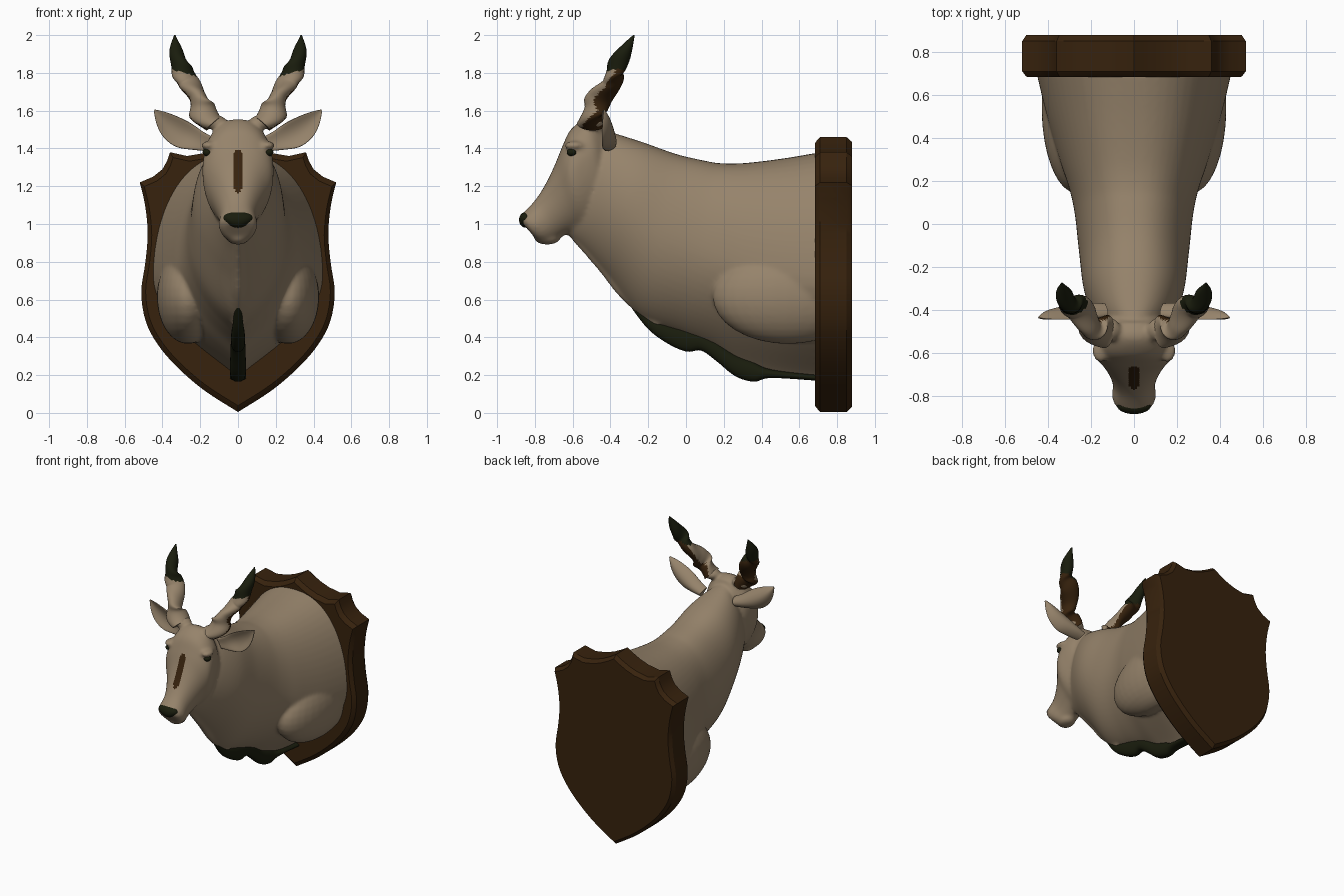
import bpy, bmesh, math
from mathutils import Vector, Matrix

if "Cube" in bpy.data.objects:
    bpy.data.objects.remove(bpy.data.objects["Cube"])


def material(name, rgb):
    m = bpy.data.materials.new(name)
    m.diffuse_color = (*rgb, 1)
    m.use_nodes = True
    m.node_tree.nodes["Principled BSDF"].inputs["Base Color"].default_value = m.diffuse_color
    return m


TAN = material("tan_hide", (0.305, 0.228, 0.147))
BROWN = material("dark_brown", (0.038, 0.016, 0.004))
BLACK = material("green_black", (0.010, 0.012, 0.004))


def spline(rows, n):
    """Catmull-Rom through rows of numbers, n steps per span."""
    rows = [Vector(r) for r in rows]
    out = []
    for i in range(len(rows) - 1):
        a, b, c = rows[max(i - 1, 0)], rows[i], rows[i + 1]
        d = rows[min(i + 2, len(rows) - 1)]
        for k in range(n):
            t = k / n
            out.append(0.5 * (2 * b + (c - a) * t + (2 * a - 5 * b + 4 * c - d) * t * t
                              + (3 * b - a - 3 * c + d) * t ** 3))
    return out + [rows[-1]]


def skin(bm, rings):
    """Closed skin over a list of equal rings."""
    vs = [[bm.verts.new(p) for p in r] for r in rings]
    faces = []
    for a, b in zip(vs, vs[1:]):
        for i in range(len(a)):
            j = (i + 1) % len(a)
            faces.append(bm.faces.new((a[i], a[j], b[j], b[i])))
    faces += [bm.faces.new(vs[0]), bm.faces.new(vs[-1])]
    bmesh.ops.recalc_face_normals(bm, faces=faces)


def ball(bm, pos, size):
    bmesh.ops.create_uvsphere(bm, u_segments=32, v_segments=16, radius=1,
                              matrix=Matrix.Translation(pos) @ Matrix.Diagonal((*size, 1)))


def finish(name, bm, mats, mirror=False, angle=60):
    me = bpy.data.meshes.new(name)
    bm.to_mesh(me)
    bm.free()
    ob = bpy.data.objects.new(name, me)
    bpy.context.collection.objects.link(ob)
    for m in mats:
        me.materials.append(m)
    for o in bpy.context.selected_objects:
        o.select_set(False)
    ob.select_set(True)
    bpy.context.view_layer.objects.active = ob
    bpy.ops.object.shade_smooth_by_angle(angle=math.radians(angle))
    if mirror:
        ob.modifiers.new("mirror", "MIRROR").use_clip = False
    return ob


def sections(rows, n, count=64):
    """Rows: top y, top z, bottom y, bottom z, half width, widest fraction, lower power."""
    rings = []
    for ty, tz, by, bz, w, mid, e in spline(rows, n):
        top, bot = Vector((0, ty, tz)), Vector((0, by, bz))
        c = top.lerp(bot, mid)
        ring = []
        for i in range(count):
            a = 2 * math.pi * i / count
            s, co = math.sin(a), math.cos(a)
            p = c + (top - c) * s if s >= 0 else c + (bot - c) * -s
            p.x = w * math.copysign(abs(co) ** (e if s < 0 else 0.85), co)
            ring.append(p)
        rings.append(ring)
    return rings


# neck, chest and head, fused into one hide
bm = bmesh.new()
skin(bm, sections([
    (-0.44, 1.50, -0.65, 0.96, 0.12, .40, 1.2),
    (-0.36, 1.475, -0.55, 0.87, 0.18, .42, 1.4),
    (-0.22, 1.43, -0.42, 0.72, 0.232, .44, 1.5),
    (-0.05, 1.37, -0.24, 0.51, 0.255, .46, 1.5),
    (0.10, 1.335, -0.02, 0.42, 0.275, .48, 1.6),
    (0.18, 1.322, 0.14, 0.355, 0.30, .50, 1.8),
    (0.30, 1.322, 0.29, 0.27, 0.345, .52, 2.2),
    (0.50, 1.345, 0.50, 0.205, 0.405, .54, 2.4),
    (0.71, 1.38, 0.71, 0.185, 0.455, .55, 2.4)], 6))
skin(bm, sections([
    (-0.46, 1.535, -0.36, 1.20, 0.10, .4, 1),
    (-0.53, 1.555, -0.40, 1.08, 0.165, .4, 1),
    (-0.61, 1.50, -0.45, 0.99, 0.185, .35, 1.1),
    (-0.655, 1.41, -0.52, 0.95, 0.185, .35, 1.3),
    (-0.70, 1.30, -0.58, 0.95, 0.145, .4, 1.3),
    (-0.75, 1.20, -0.63, 0.945, 0.115, .45, 1.1),
    (-0.80, 1.125, -0.68, 0.92, 0.098, .45, 1.1),
    (-0.85, 1.07, -0.73, 0.895, 0.102, .42, 1.2),
    (-0.875, 1.045, -0.78, 0.905, 0.088, .42, 1.2),
    (-0.88, 1.02, -0.81, 0.94, 0.055, .45, 1)], 6))
skin(bm, sections([                                            # throat fold
    (-0.55, 0.96, -0.60, 0.91, 0.025, .5, 1),
    (-0.42, 0.80, -0.46, 0.75, 0.03, .5, 1),
    (-0.30, 0.66, -0.345, 0.605, 0.03, .5, 1),
    (-0.12, 0.50, -0.16, 0.44, 0.03, .5, 1)], 5, 24))
ball(bm, (0, -0.735, 0.925), (0.06, 0.07, 0.035))
for s in (-1, 1):
    ball(bm, (s * 0.265, 0.54, 0.615), (0.165, 0.40, 0.25))    # shoulder
    ball(bm, (s * 0.155, -0.59, 1.415), (0.04, 0.055, 0.025))  # brow
    ball(bm, (s * 0.13, -0.49, 1.54), (0.07, 0.06, 0.04))      # horn seat
hide = finish("head_and_neck", bm, [TAN, BROWN])
mod = hide.modifiers.new("fuse", "REMESH")
mod.mode, mod.voxel_size, mod.use_smooth_shade = "VOXEL", 0.010, True
soft = hide.modifiers.new("soften", "SMOOTH")
soft.factor, soft.iterations = 0.5, 14
for m in ("fuse", "soften"):
    bpy.ops.object.modifier_apply(modifier=m)
bm = bmesh.new()                                               # trim behind the shield face
bm.from_mesh(hide.data)
bmesh.ops.bisect_plane(bm, geom=bm.verts[:] + bm.edges[:] + bm.faces[:],
                       plane_co=(0, 0.70, 0), plane_no=(0, 1, 0), clear_outer=True)
bm.to_mesh(hide.data)
bm.free()
for p in hide.data.polygons:                                   # brown face blaze
    x, y, z = p.center
    half = 0.027 * min(1, (z - 1.15) / 0.05, 0.7 + (1.385 - z) * 3)
    p.use_smooth = True
    p.material_index = int(y < -0.6 and 1.165 < z < 1.39 and abs(x) < half)

# dewlap
bm = bmesh.new()
skin(bm, sections([
    (-0.34, 0.70, -0.36, 0.66, 0.008, .5, 1),
    (-0.20, 0.52, -0.22, 0.465, 0.025, .5, .8),
    (-0.10, 0.47, -0.11, 0.375, 0.035, .5, .7),
    (0.00, 0.45, 0.00, 0.325, 0.038, .5, .7),
    (0.08, 0.42, 0.08, 0.33, 0.038, .5, .7),
    (0.16, 0.38, 0.16, 0.275, 0.04, .5, .7),
    (0.26, 0.31, 0.26, 0.195, 0.042, .5, .7),
    (0.36, 0.27, 0.36, 0.165, 0.042, .5, .7),
    (0.45, 0.23, 0.45, 0.185, 0.042, .5, .7),
    (0.70, 0.20, 0.70, 0.17, 0.042, .5, .7)], 5, 24))
finish("dewlap", bm, [BLACK])

# nose: wide above, narrow below
bm = bmesh.new()
ball(bm, (0, -0.847, 1.022), (0.075, 0.037, 0.042))
for v in bm.verts:
    v.co.x *= 1 + (v.co.z - 1.022) * 7
finish("nose", bm, [BLACK])

# eyes
bm = bmesh.new()
ball(bm, (0.160, -0.603, 1.38), (0.027, 0.028, 0.022))
finish("eyes", bm, [BLACK], True)

# twisted horns: pale front, brown back, black tip
path = spline([(0.13, -0.50, 1.53, .072), (0.19, -0.49, 1.60, .070), (0.213, -0.455, 1.67, .062),
               (0.258, -0.39, 1.745, .060), (0.302, -0.375, 1.82, .055),
               (0.327, -0.325, 1.91, .042), (0.335, -0.275, 2.0, .004)], 8)
rings = []
for i, p in enumerate(path):
    tangent = (path[min(i + 1, len(path) - 1)] - path[max(i - 1, 0)]).xyz
    q = tangent.to_track_quat("Z", "Y")
    twist = Matrix.Rotation(i * 0.14, 3, "Z")
    flat = 0.18 if i < 28 else 0.18 * max(0, (44 - i) / 16)
    rings.append([p.xyz + q @ (twist @ Vector((p.w * (0.9 + flat) * math.cos(a),
                                               p.w * (0.9 - flat) * math.sin(a), 0)))
                  for a in (2 * math.pi * k / 32 for k in range(32))])
bm = bmesh.new()
skin(bm, rings)
for f in bm.faces:
    c = f.calc_center_median()
    if c.z - 0.3 * (c.x - 0.3) > 1.805:
        f.material_index = 2
    elif f.normal.dot(Vector((0.35, 0.75, -0.5))) > 0.2:
        f.material_index = 1
finish("horns", bm, [TAN, BROWN, BLACK], True)

# cupped ears: x, y, z, half width, half thickness
bm = bmesh.new()
rings = []
across = Vector((-0.5, 0, 0.86))
for x, y, z, w, t in spline([(0.14, -0.41, 1.42, .04, .03), (0.21, -0.415, 1.44, .055, .032),
                             (0.29, -0.42, 1.472, .074, .024), (0.36, -0.425, 1.515, .066, .018),
                             (0.41, -0.43, 1.56, .040, .013), (0.443, -0.435, 1.602, .005, .004)], 5):
    ring = []
    for k in range(28):
        a = 2 * math.pi * k / 28
        p = Vector((x, y, z)) + across * (w * math.cos(a))
        p.y += t * math.sin(a) + w * (0.28 - 0.55 * math.cos(a) ** 2)
        ring.append(p)
    rings.append(ring)
skin(bm, rings)
finish("ears", bm, [TAN], True)

# wall shield
top = [(0, 1.46), (0.05, 1.43), (0.11, 1.40), (0.18, 1.375), (0.27, 1.36), (0.36, 1.38),
       (0.375, 1.335), (0.40, 1.29), (0.45, 1.25), (0.52, 1.22)]
side = spline([(0.52, 1.22), (0.492, 1.10), (0.478, 0.95), (0.49, 0.80), (0.512, 0.64), (0.49, 0.49),
               (0.43, 0.37), (0.33, 0.25), (0.18, 0.12), (0, 0.005)], 4)
half = top + [tuple(p) for p in side[1:]]
outline = half + [(-x, z) for x, z in half[-2:0:-1]]
bm = bmesh.new()
skin(bm, [[Vector((x * s, y, 0.75 + (z - 0.75) * s)) for x, z in outline]
          for y, s in ((0.683, 0.955), (0.69, 0.97), (0.71, 1), (0.85, 1), (0.878, 0.965))])
finish("wall_shield", bm, [BROWN], angle=30)
